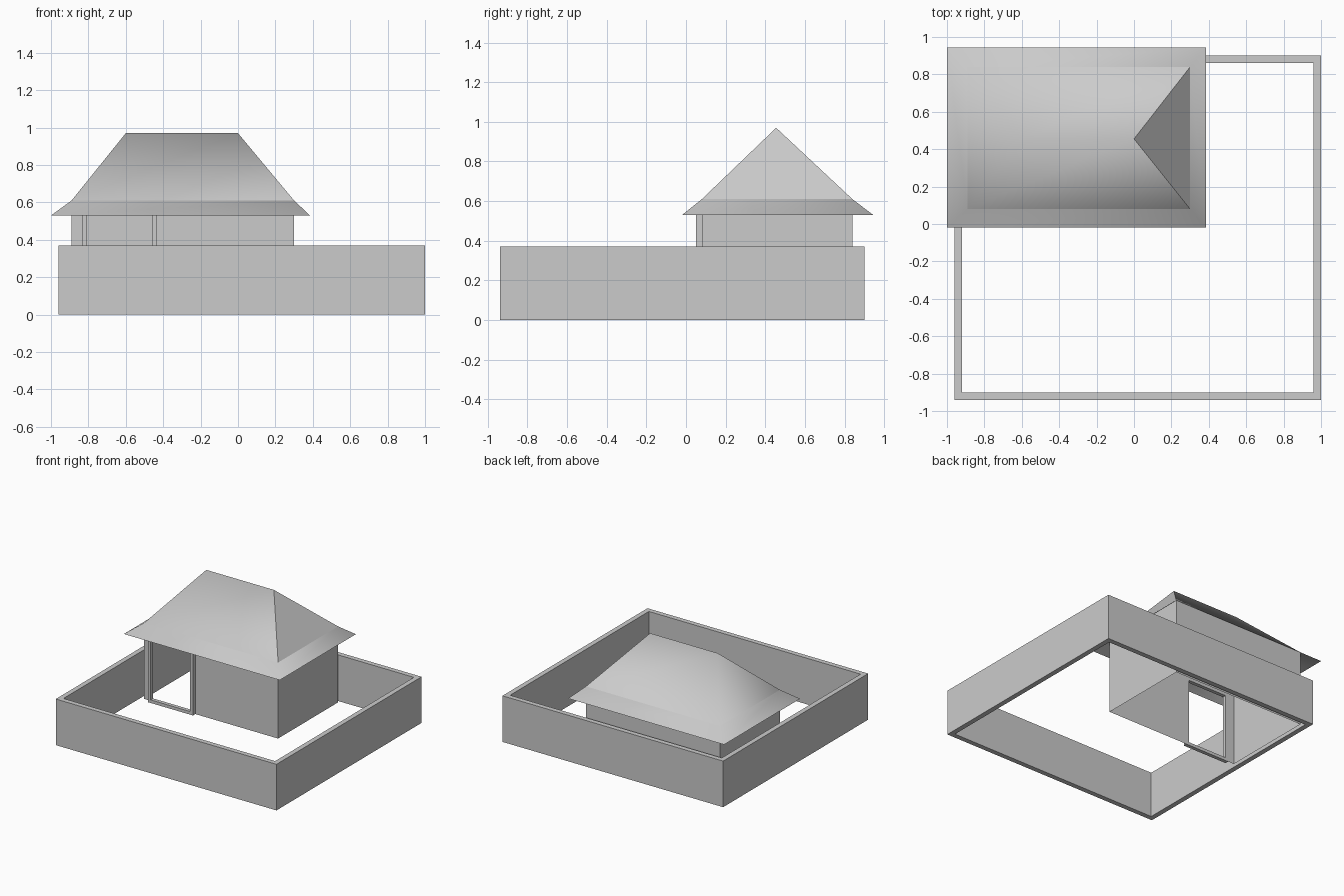
import bpy
import bmesh
from mathutils import Vector

cube = bpy.data.objects.get("Cube")
if cube:
    bpy.data.objects.remove(cube, do_unlink=True)

plaster = bpy.data.materials.new("light_grey")
plaster.use_nodes = True
GREY = (0.6, 0.6, 0.6, 1)
plaster.diffuse_color = GREY
plaster.node_tree.nodes["Principled BSDF"].inputs["Base Color"].default_value = GREY


def make(name, verts, faces, smooth=False):
    mesh = bpy.data.meshes.new(name)
    mesh.from_pydata(verts, [], faces)
    mesh.materials.append(plaster)
    for p in mesh.polygons:
        p.use_smooth = smooth
    obj = bpy.data.objects.new(name, mesh)
    bpy.context.collection.objects.link(obj)
    return obj


def box(name, lo, hi):
    lo, hi = Vector(lo), Vector(hi)
    bm = bmesh.new()
    bmesh.ops.create_cube(bm, size=1)
    for v in bm.verts:
        v.co = (lo + hi) / 2 + v.co * (hi - lo)
    obj = make(name, [], [])
    bm.to_mesh(obj.data)
    bm.free()
    return obj


def ring(x0, x1, y0, y1, z):
    return [(x0, y0, z), (x1, y0, z), (x1, y1, z), (x0, y1, z)]


def bridge(a, b):
    # Quads joining two four-point rings
    return [(a + i, a + (i + 1) % 4, b + (i + 1) % 4, b + i) for i in range(4)]


# Yard wall: hollow rectangle, open in the middle
X0, X1, Y0, Y1, T, H = -0.96, 1.0, -0.94, 0.90, 0.04, 0.37
outer = (X0, X1, Y0, Y1)
inner = (X0 + T, X1 - T, Y0 + T, Y1 - T)
verts = ring(*outer, 0) + ring(*outer, H) + ring(*inner, H) + ring(*inner, 0)
make("yard_wall", verts, bridge(0, 4) + bridge(4, 8) + bridge(8, 12) + bridge(12, 0))

# House: thin walls, open below, with a doorway in the front
HX0, HX1, HY0, HY1, HZ = -0.89, 0.30, 0.08, 0.84, 0.61
DX0, DX1, DZ = -0.81, -0.46, 0.55
verts = ring(HX0, HX1, HY0, HY1, 0) + ring(HX0, HX1, HY0, HY1, HZ)
make("house_walls", verts, bridge(0, 4)[1:])


def front_panel(name, x0, x1, z0):
    corners = [(x0, z0), (x1, z0), (x1, HZ), (x0, HZ)]
    make(name, [(x, HY0, z) for x, z in corners], [(0, 1, 2, 3)])


front_panel("front_wall_corner", HX0, DX0, 0)
front_panel("front_wall_main", DX1, HX1, 0)
front_panel("front_wall_lintel", DX0, DX1, DZ)

# Door frame standing proud of the front wall
FY, F = HY0 - 0.03, 0.025
box("door_jamb_right", (DX0 - F, FY, 0), (DX0, HY0, DZ + F))
box("door_jamb_left", (DX1, FY, 0), (DX1 + F, HY0, DZ + F))
box("door_sill", (DX0, FY, 0), (DX1, HY0, F))
box("door_header", (DX0, FY, DZ), (DX1, HY0, DZ + F))

# Hipped roof: softly shaded, with one crisp end
verts = ring(HX0, HX1, HY0, HY1, HZ) + [(-0.60, 0.455, 0.97), (0.0, 0.455, 0.97)]
roof = make("roof", verts, [(0, 1, 5, 4), (1, 2, 5), (2, 3, 4, 5), (3, 0, 4)], smooth=True)
roof.data.polygons[1].use_smooth = False

# Flared eaves
verts = ring(-1.0, 0.385, -0.02, 0.945, 0.53) + ring(HX0, HX1, HY0, HY1, HZ)
make("eaves", verts, bridge(0, 4), smooth=True)
